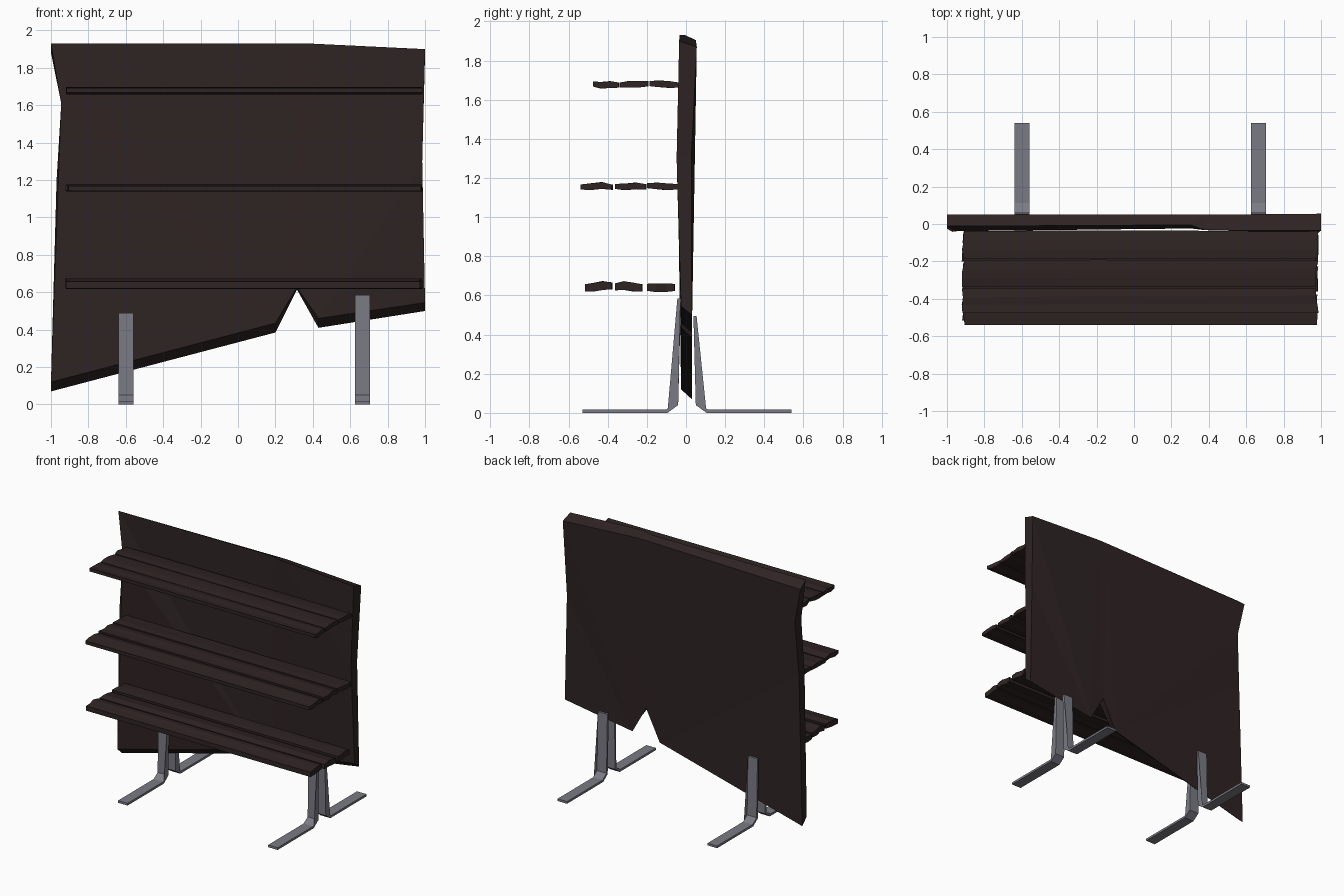
import bpy, bmesh, random

if "Cube" in bpy.data.objects:
    bpy.data.objects.remove(bpy.data.objects["Cube"])

random.seed(4)


def material(name, rgb):
    m = bpy.data.materials.new(name)
    m.diffuse_color = (*rgb, 1)
    m.use_nodes = True
    m.node_tree.nodes["Principled BSDF"].inputs["Base Color"].default_value = m.diffuse_color
    return m


WOOD = material("dark_wood", (0.028, 0.017, 0.017))
STEEL = material("grey_steel", (0.195, 0.195, 0.23))


def finish(bm, name, mat):
    bmesh.ops.triangulate(bm, faces=[f for f in bm.faces if len(f.verts) > 3])
    bmesh.ops.recalc_face_normals(bm, faces=bm.faces[:])
    me = bpy.data.meshes.new(name)
    bm.to_mesh(me)
    bm.free()
    me.materials.append(mat)
    ob = bpy.data.objects.new(name, me)
    bpy.context.collection.objects.link(ob)
    return ob


def loft(rings, name, mat):
    """Skin a list of equal-length closed rings and cap both ends."""
    bm = bmesh.new()
    vr = [[bm.verts.new(p) for p in r] for r in rings]
    n = len(vr[0])
    for a, b in zip(vr, vr[1:]):
        for i in range(n):
            j = (i + 1) % n
            bm.faces.new((a[i], a[j], b[j], b[i]))
    bm.faces.new(vr[0])
    bm.faces.new(vr[-1][::-1])
    return finish(bm, name, mat)


# Back board: x, front z, front y, back z, back y around the broken outline
outline = [
    (-1.0, 1.93, -0.012, 1.88, 0.05), (0.30, 1.93, -0.005, 1.905, 0.05),
    (0.38, 1.93, -0.033, 1.905, 0.05), (1.0, 1.90, -0.035, 1.87, 0.055),
    (0.985, 1.30, -0.048, 1.30, 0.027), (1.0, 0.545, -0.025, 0.50, 0.03),
    (0.43, 0.46, -0.025, 0.41, 0.03), (0.315, 0.625, -0.025, 0.615, 0.03),
    (0.20, 0.435, -0.025, 0.385, 0.03), (-1.0, 0.12, -0.025, 0.07, 0.03),
    (-0.97, 1.20, -0.042, 1.20, 0.025), (-0.945, 1.61, -0.038, 1.61, 0.04),
]
loft([[(x, yf, zf) for x, zf, yf, zb, yb in outline],
      [(x, yb, zb) for x, zf, yf, zb, yb in outline]], "back_board", WOOD)


# Shelf planks: slightly warped strips with splintered ends
def plank(name, y0, y1, z, thick, skew):
    n = 4
    ends = [[random.uniform(0, 0.018) for _ in range(n)] for _ in range(2)]
    bump = [random.uniform(-0.006, 0.006) for _ in range(n)]
    rings = []
    for k, x in enumerate((-0.922, -0.2, 0.28, 0.988)):
        t = (x + 0.92) / 1.9 - 0.5
        shift = skew * t + (0.006 if k == 1 else 0)
        top, bottom = [], []
        for i in range(n):
            y = y0 + (y1 - y0) * i / (n - 1)
            if 0 < k < 3 or i < n - 1:
                y += shift * i / (n - 1)
            px = x + (ends[0][i] if k == 0 else -ends[1][i] if k == 3 else 0)
            h = thick / 2 - (0.004 if i in (0, n - 1) else 0)
            top.append((px, y, z + h + bump[i]))
            bottom.append((px, y, z - h + bump[i]))
        rings.append(top + bottom[::-1])
    loft(rings, name, WOOD)


shelves = {
    "top_shelf": (1.677, 0.034, [(-0.475, -0.345), (-0.338, -0.195), (-0.187, -0.038)]),
    "middle_shelf": (1.158, 0.034, [(-0.54, -0.378), (-0.362, -0.205), (-0.198, -0.04)]),
    "bottom_shelf": (0.645, 0.044, [(-0.515, -0.38), (-0.362, -0.226), (-0.2, -0.06)]),
}
for name, (z, thick, spans) in shelves.items():
    for i, (y0, y1) in enumerate(spans):
        plank(f"{name}_plank_{i + 1}", y0, y1, z, thick, 0.016)


# Bent strip feet, one in front of and one behind the board on each side
def foot(name, x, sign, h, off):
    prof = [(0.038, h), (0.05, 0.045), (0.105, 0.005), (0.54, 0.005),
            (0.54, 0.022), (0.112, 0.022), (0.064, 0.055), (0.054, h)]
    prof = [(sign * (y - off), max(0, z - 0.005)) for y, z in prof]
    loft([[(x + s * 0.04, y, z) for y, z in prof] for s in (-1, 1)], name, STEEL)


for side, x, front_h in (("left", -0.6, 0.495), ("right", 0.665, 0.59)):
    foot(f"front_foot_{side}", x, -1, front_h, 0.01)
    foot(f"back_foot_{side}", x, 1, 0.5, 0)
